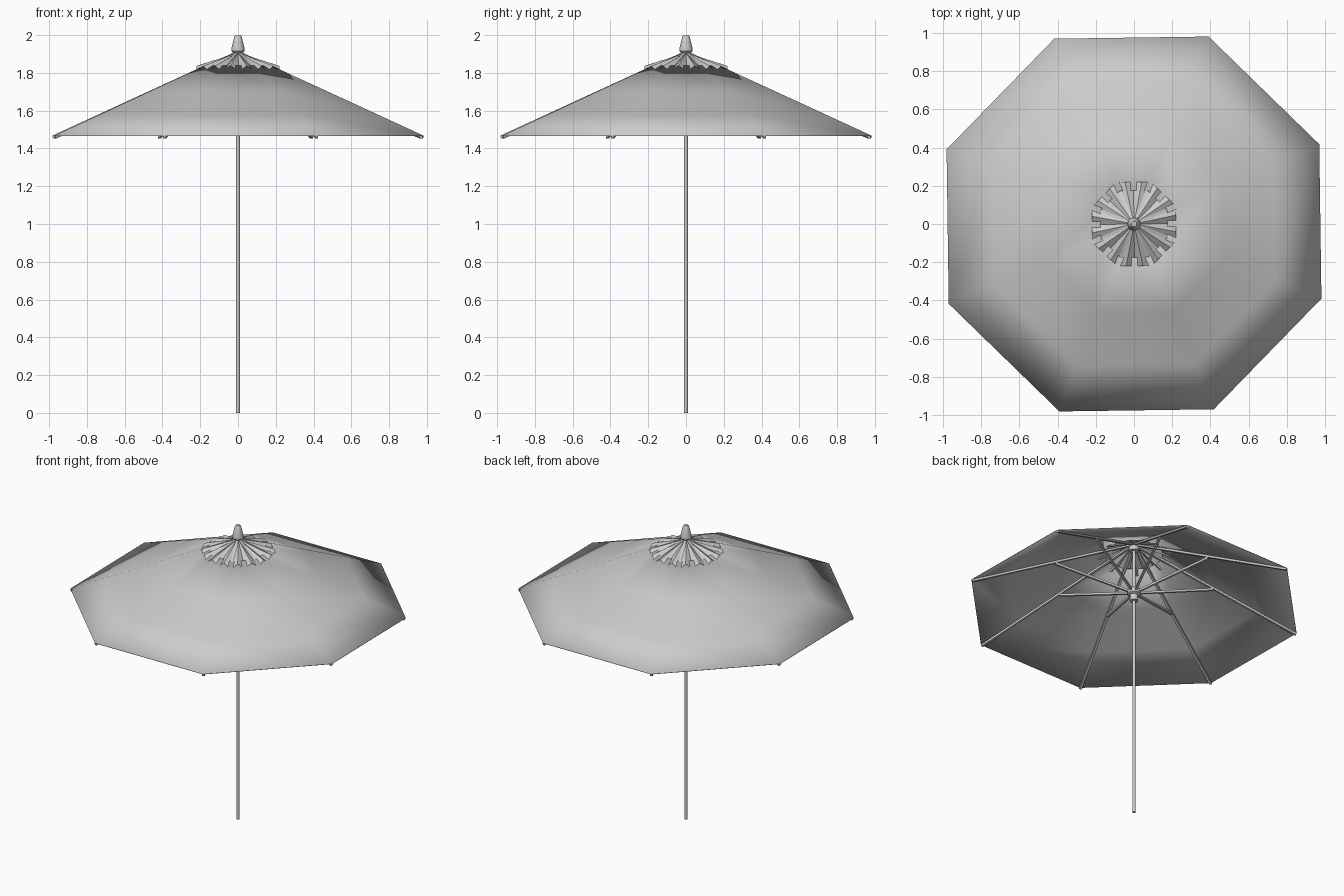
import bpy, bmesh
from math import cos, sin, pi, radians
from mathutils import Vector

if "Cube" in bpy.data.objects:
    bpy.data.objects.remove(bpy.data.objects["Cube"])

SIDES = 8
TURN = radians(23.3)      # direction of the first canopy corner
CORNER_R = 1.057
APEX_Z, RIM_Z = 1.92, 1.468

grey = bpy.data.materials.new("plain_grey")
grey.use_nodes = True
colour = (0.6, 0.6, 0.6, 1)
grey.diffuse_color = colour
grey.node_tree.nodes["Principled BSDF"].inputs["Base Color"].default_value = colour


def corner_dir(i):
    a = TURN + i * 2 * pi / SIDES
    return Vector((cos(a), sin(a), 0))


def canopy_z(r):
    return APEX_Z - (APEX_Z - RIM_Z) * r / CORNER_R


def finish(name, bm, smooth_angle=30):
    bmesh.ops.recalc_face_normals(bm, faces=bm.faces)
    mesh = bpy.data.meshes.new(name)
    bm.to_mesh(mesh)
    bm.free()
    obj = bpy.data.objects.new(name, mesh)
    bpy.context.collection.objects.link(obj)
    mesh.materials.append(grey)
    bpy.ops.object.select_all(action='DESELECT')
    obj.select_set(True)
    bpy.context.view_layer.objects.active = obj
    bpy.ops.object.shade_smooth_by_angle(angle=radians(smooth_angle))
    return obj


def skin(bm, rings):
    for a, b in zip(rings, rings[1:]):
        n = len(a)
        for i in range(n):
            bm.faces.new((a[i], a[(i + 1) % n], b[(i + 1) % n], b[i]))


def lathe(name, profile, sides=16):
    bm = bmesh.new()
    rings = [[bm.verts.new((r * cos(2 * pi * i / sides), r * sin(2 * pi * i / sides), z))
              for i in range(sides)] for r, z in profile]
    skin(bm, rings)
    bm.faces.new(rings[0])
    bm.faces.new(rings[-1])
    return finish(name, bm)


def bar(name, start, end, width, height):
    bm = bmesh.new()
    along = (end - start).normalized()
    side = along.cross(Vector((0, 0, 1))).normalized() * width / 2
    up = side.cross(along).normalized() * height / 2
    rings = [[bm.verts.new(p + side * s + up * u)
              for s, u in ((1, 1), (-1, 1), (-1, -1), (1, -1))] for p in (start, end)]
    skin(bm, rings)
    bm.faces.new(rings[0])
    bm.faces.new(rings[1])
    return finish(name, bm)


# Canopy: eight panels with an open vent at the top
bm = bmesh.new()
rings = []
for r in (0.19, 0.5, 0.8, CORNER_R):
    rings.append([bm.verts.new(corner_dir(i) * r + Vector((0, 0, canopy_z(r))))
                  for i in range(SIDES)])
skin(bm, rings)
canopy = finish("canopy", bm)
cloth = canopy.modifiers.new("cloth_thickness", 'SOLIDIFY')
cloth.thickness = 0.003
cloth.offset = -1

# Pleated vent cap: ridges and valleys following an octagonal outline
bm = bmesh.new()
top, rim = [], []
count = SIDES * 4
for i in range(count):
    a = TURN + i * 2 * pi / count
    around = (i % 4) * 2 * pi / count - pi / SIDES
    r = 0.22 / cos(around)
    z = 1.808 if i % 2 == 0 else 1.837
    top.append(bm.verts.new((0.015 * cos(a), 0.015 * sin(a), 1.902)))
    rim.append(bm.verts.new((r * cos(a), r * sin(a), z)))
skin(bm, [top, rim])
finish("vent_cap", bm, 10)

# Pole, finial and hubs
lathe("pole", [(0.0105, 0), (0.0105, 1.9)])
lathe("finial", [(0.012, 1.885), (0.02, 1.9), (0.035, 1.916), (0.035, 1.928),
                 (0.02, 1.99), (0.014, 2.0)], 12)
lathe("top_hub", [(0.03, 1.86), (0.03, 1.892)])
lathe("sliding_hub", [(0.026, 1.505), (0.026, 1.545), (0.042, 1.552),
                      (0.042, 1.585), (0.026, 1.592)])

# Ribs under the canopy seams and struts out to their middles
for i in range(SIDES):
    d = corner_dir(i)
    low = Vector((0, 0, -0.011))
    at = lambda r: d * r + Vector((0, 0, canopy_z(r))) + low
    bar(f"rib_{i + 1}", at(0.02), at(CORNER_R - 0.004), 0.016, 0.014)
    bar(f"strut_{i + 1}", d * 0.035 + Vector((0, 0, 1.57)), at(0.51) + low, 0.014, 0.014)
